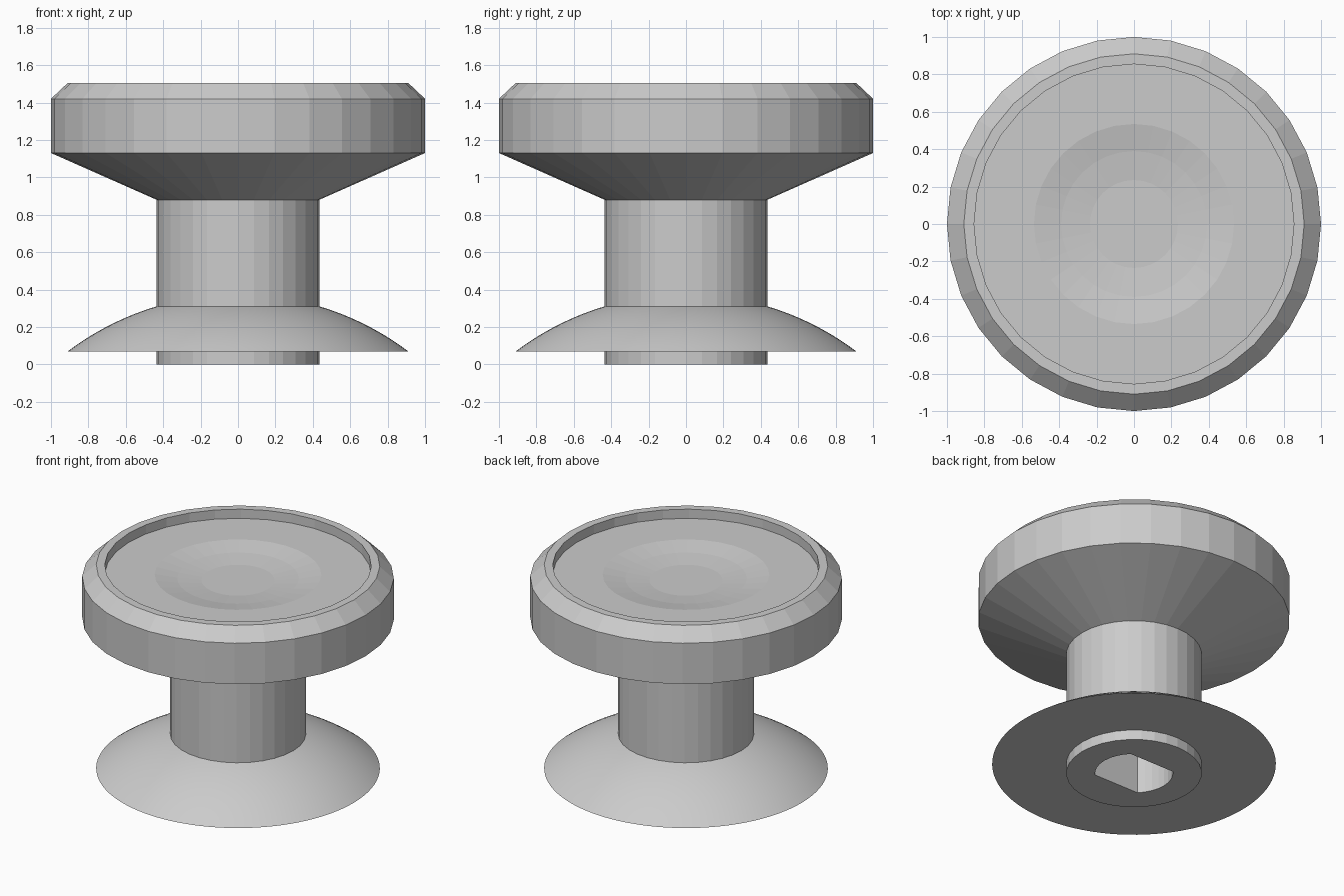
import bpy, bmesh, math

if "Cube" in bpy.data.objects:
    bpy.data.objects.remove(bpy.data.objects["Cube"])

grey = bpy.data.materials.new("light_grey")
grey.diffuse_color = (0.6, 0.6, 0.6, 1)
grey.use_nodes = True
grey.node_tree.nodes["Principled BSDF"].inputs["Base Color"].default_value = grey.diffuse_color


def lathe(name, profile, segs, start_cap=False, end_cap=False):
    """Revolve (radius, z, flat) points; flat limits |y| to give two flat sides."""
    bm = bmesh.new()
    rings = []
    for r, z, flat in profile:
        ring = []
        for i in range(segs):
            a = 2 * math.pi * i / segs
            y = max(-flat, min(flat, r * math.sin(a)))
            ring.append(bm.verts.new((r * math.cos(a), y, z)))
        rings.append(ring)
    for lo, hi in zip(rings, rings[1:]):
        for i in range(segs):
            j = (i + 1) % segs
            bm.faces.new((lo[i], lo[j], hi[j], hi[i]))
    if start_cap:
        bm.faces.new(rings[0][::-1])
    if end_cap:
        bm.faces.new(rings[-1])
    bmesh.ops.recalc_face_normals(bm, faces=bm.faces)
    mesh = bpy.data.meshes.new(name)
    bm.to_mesh(mesh)
    bm.free()
    mesh.materials.append(grey)
    obj = bpy.data.objects.new(name, mesh)
    bpy.context.collection.objects.link(obj)
    return obj


def full_round(points):
    return [(r, z, 9) for r, z in points]


# Knob head: cone underside, bevelled rim, recessed top with a shallow dish
lathe("knob_head", full_round([
    (0.435, 0.88), (1.0, 1.13), (1.0, 1.42), (0.91, 1.505), (0.855, 1.505),
    (0.855, 1.44), (0.535, 1.44), (0.39, 1.415), (0.235, 1.40)]),
    32, start_cap=True, end_cap=True)

# Stem with a blind bore that has two flats
flat = 0.25 * math.sin(math.pi / 4)
lathe("stem", [(0.435, 0.88, 9), (0.435, 0, 9), (0.25, 0, flat), (0.25, 0.6, flat)],
      32, start_cap=True, end_cap=True)

# Domed flange: slice of a large sphere with a flat underside
R, centre_z, steps = 1.514, -1.14, 12
dome = []
for k in range(steps + 1):
    r = 0.43 + (0.91 - 0.43) * k / steps
    dome.append((r, centre_z + math.sqrt(R * R - r * r)))
flange = lathe("flange", full_round(dome + [(0.43, dome[-1][1])]), 96)
bpy.context.view_layer.objects.active = flange
flange.select_set(True)
bpy.ops.object.shade_smooth_by_angle(angle=math.radians(25))
